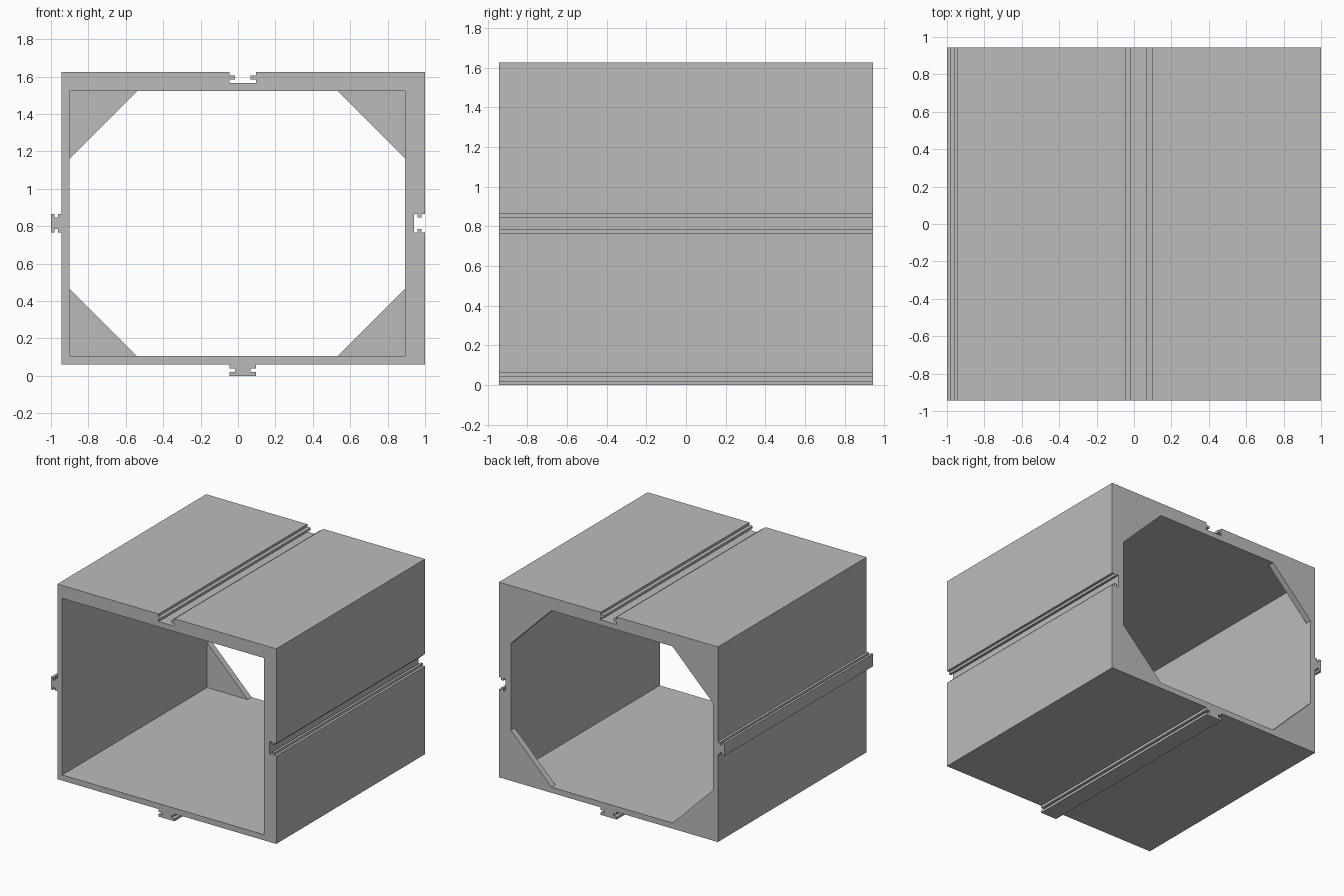
import bpy, bmesh

cube = bpy.data.objects.get("Cube")
if cube:
    bpy.data.objects.remove(cube, do_unlink=True)

# Overall sizes
LEFT, RIGHT, BOTTOM, TOP = -0.943, 1.0, 0.06, 1.625
IN_L, IN_R, IN_B, IN_T = -0.9, 0.893, 0.105, 1.522
HALF_DEPTH = 0.943
STEP = 0.02            # depth of one step of the interlocking joint
GUSSET, GUSSET_DEPTH = 0.36, 0.05

grey = bpy.data.materials.new("plain grey")
grey.use_nodes = True
colour = (0.5, 0.5, 0.5, 1)
grey.diffuse_color = colour
grey.node_tree.nodes["Principled BSDF"].inputs["Base Color"].default_value = colour


def extrude_profile(name, loops, y0, y1):
    """Fill closed x/z loops (later loops are holes) and extrude along y."""
    bm = bmesh.new()
    edges = []
    for loop in loops:
        verts = [bm.verts.new((x, y0, z)) for x, z in loop]
        edges += [bm.edges.new((v, verts[i - 1])) for i, v in enumerate(verts)]
    bmesh.ops.triangle_fill(bm, edges=edges, use_beauty=True)
    result = bmesh.ops.extrude_face_region(bm, geom=bm.faces[:], use_keep_orig=True)
    moved = [g for g in result["geom"] if isinstance(g, bmesh.types.BMVert)]
    bmesh.ops.translate(bm, verts=moved, vec=(0, y1 - y0, 0))
    bmesh.ops.recalc_face_normals(bm, faces=bm.faces)
    mesh = bpy.data.meshes.new(name)
    bm.to_mesh(mesh)
    bm.free()
    mesh.materials.append(grey)
    obj = bpy.data.objects.new(name, mesh)
    bpy.context.collection.objects.link(obj)


def joint(start, end, neck):
    """Stepped joint outline as (along, depth) pairs; serves rails and slots."""
    half = [(start, 0), (start, STEP), (start + neck, STEP),
            (start + neck, 2 * STEP), (start, 2 * STEP), (start, 3 * STEP)]
    return half + [(start + end - u, d) for u, d in reversed(half)]


wide = joint(-0.045, 0.097, 0.029)
narrow = joint(0.765, 0.865, 0.02)

# Box shell: slots on top and left side, rails on bottom and right side
outer = [(LEFT, TOP)]
outer += [(u, TOP - d) for u, d in wide]
outer += [(RIGHT, TOP)]
outer += [(RIGHT - d, u) for u, d in reversed(narrow)]
outer += [(RIGHT, BOTTOM)]
outer += [(u, BOTTOM - d) for u, d in reversed(wide)]
outer += [(LEFT, BOTTOM)]
outer += [(LEFT - d * 0.95, u) for u, d in narrow]
inner = [(IN_L, IN_B), (IN_R, IN_B), (IN_R, IN_T), (IN_L, IN_T)]
extrude_profile("box_shell", [outer, inner], -HALF_DEPTH, HALF_DEPTH)

# Triangular gussets in the four back corners
for x, sx, side in ((IN_L, 1, "right"), (IN_R, -1, "left")):
    for z, sz, level in ((IN_B, 1, "lower"), (IN_T, -1, "upper")):
        corner = [(x, z), (x + sx * GUSSET, z), (x, z + sz * GUSSET)]
        extrude_profile(f"{level}_{side}_gusset", [corner],
                        HALF_DEPTH - GUSSET_DEPTH, HALF_DEPTH)
